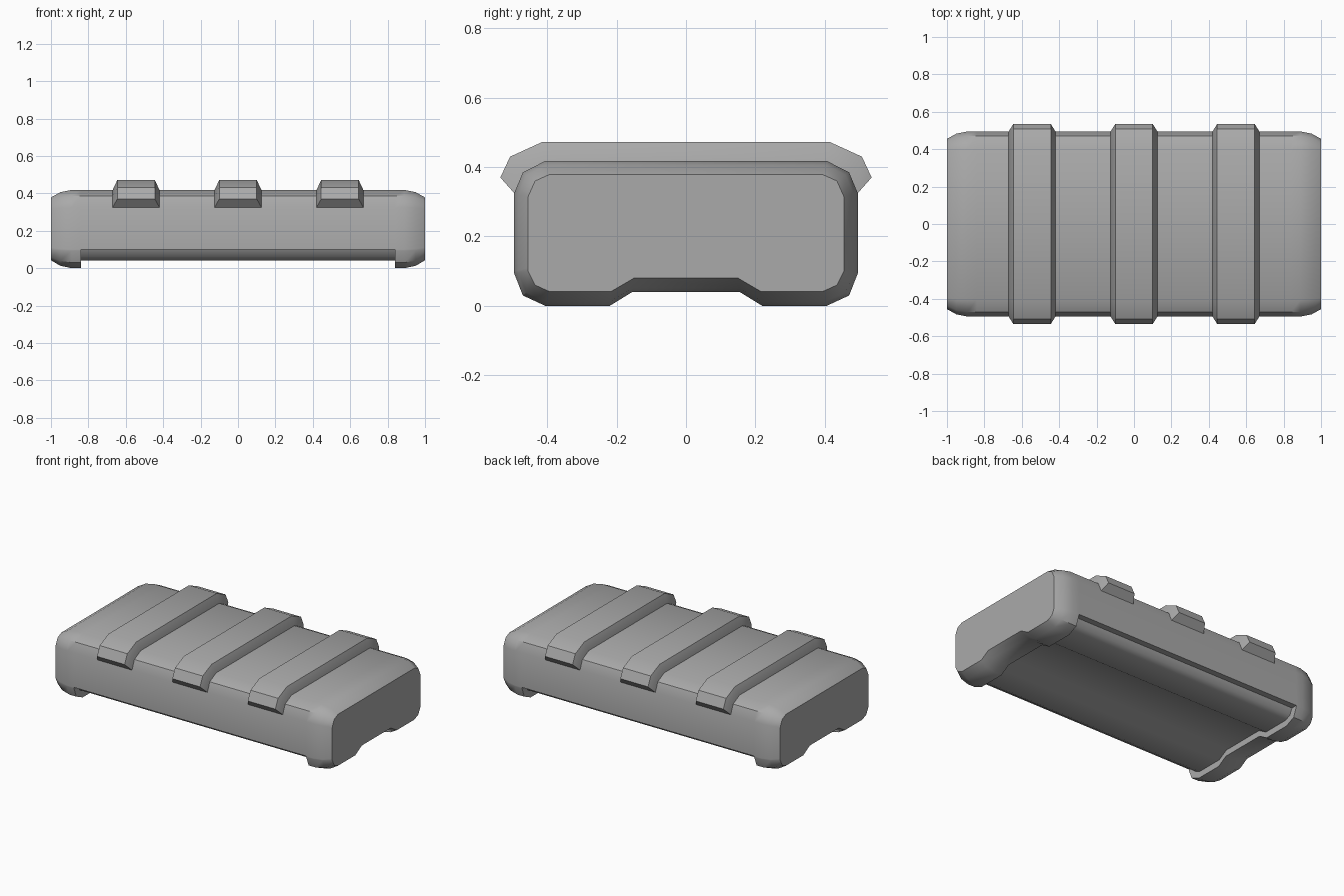
import bpy, bmesh, math

old = bpy.data.objects.get("Cube")
if old:
    bpy.data.objects.remove(old, do_unlink=True)

grey = bpy.data.materials.new("plain_grey")
grey.use_nodes = True
GREY = (0.4, 0.4, 0.4, 1)
grey.diffuse_color = GREY
grey.node_tree.nodes["Principled BSDF"].inputs["Base Color"].default_value = GREY


def mirrored(half):
    """Complete a half profile (y, z) into a closed loop."""
    return half + [(-y, z) for y, z in reversed(half)]


def loft(name, rings):
    """Skin equal-length closed (y, z) loops placed along x, with capped ends."""
    bm = bmesh.new()
    loops = [[bm.verts.new((x, y, z)) for y, z in loop] for x, loop in rings]
    for a, b in zip(loops, loops[1:]):
        for i in range(len(a)):
            j = (i + 1) % len(a)
            bm.faces.new((a[i], a[j], b[j], b[i]))
    bm.faces.new(loops[0])
    bm.faces.new(loops[-1])
    bmesh.ops.remove_doubles(bm, verts=bm.verts, dist=0.0001)
    bmesh.ops.recalc_face_normals(bm, faces=bm.faces)
    mesh = bpy.data.meshes.new(name)
    bm.to_mesh(mesh)
    bm.free()
    obj = bpy.data.objects.new(name, mesh)
    bpy.context.collection.objects.link(obj)
    mesh.materials.append(grey)
    bpy.ops.object.select_all(action='DESELECT')
    obj.select_set(True)
    bpy.context.view_layer.objects.active = obj
    bpy.ops.object.shade_smooth_by_angle(angle=math.radians(40))
    return obj


# Case body: full section, smaller end section, and hollowed underside section
outer = [(.405, .418), (.47, .385), (.495, .325), (.495, .1), (.495, .093),
         (.47, .03), (.405, 0), (.22, 0), (.155, .04)]
inner = [(.395, .378), (.435, .36), (.455, .315), (.455, .11), (.455, .1),
         (.435, .06), (.395, .042), (.215, .042), (.15, .08)]
recess = outer[:4] + inner[4:]
shoulder = [(a + .3 * (c - a), b + .3 * (d - b))
            for (a, b), (c, d) in zip(outer, inner)]
half_rings = [(1, inner), (.95, shoulder), (.89, outer), (.84, outer), (.84, recess)]
rings = [(-x, mirrored(p)) for x, p in half_rings]
rings += [(x, mirrored(p)) for x, p in reversed(half_rings)]
loft("case_body", rings)

# Raised ribs wrapped over the lid, with chamfered sides
lid_line = outer[:3]
rib_line = [(.415, .472), (.507, .43), (.535, .37)]
under = [(.45, .325), (.4, .36)]
base = mirrored(lid_line + under)
raised = mirrored(rib_line + under)
# The lower end of each rib tapers back to the body wall
raised = mirrored(rib_line + [lid_line[2], under[1]])
base = mirrored(lid_line + [lid_line[2], under[1]])
for label, cx in (("right", -.545), ("middle", 0), ("left", .545)):
    loft(label + "_rib", [(cx - .125, base), (cx - .1, raised),
                          (cx + .1, raised), (cx + .125, base)])
